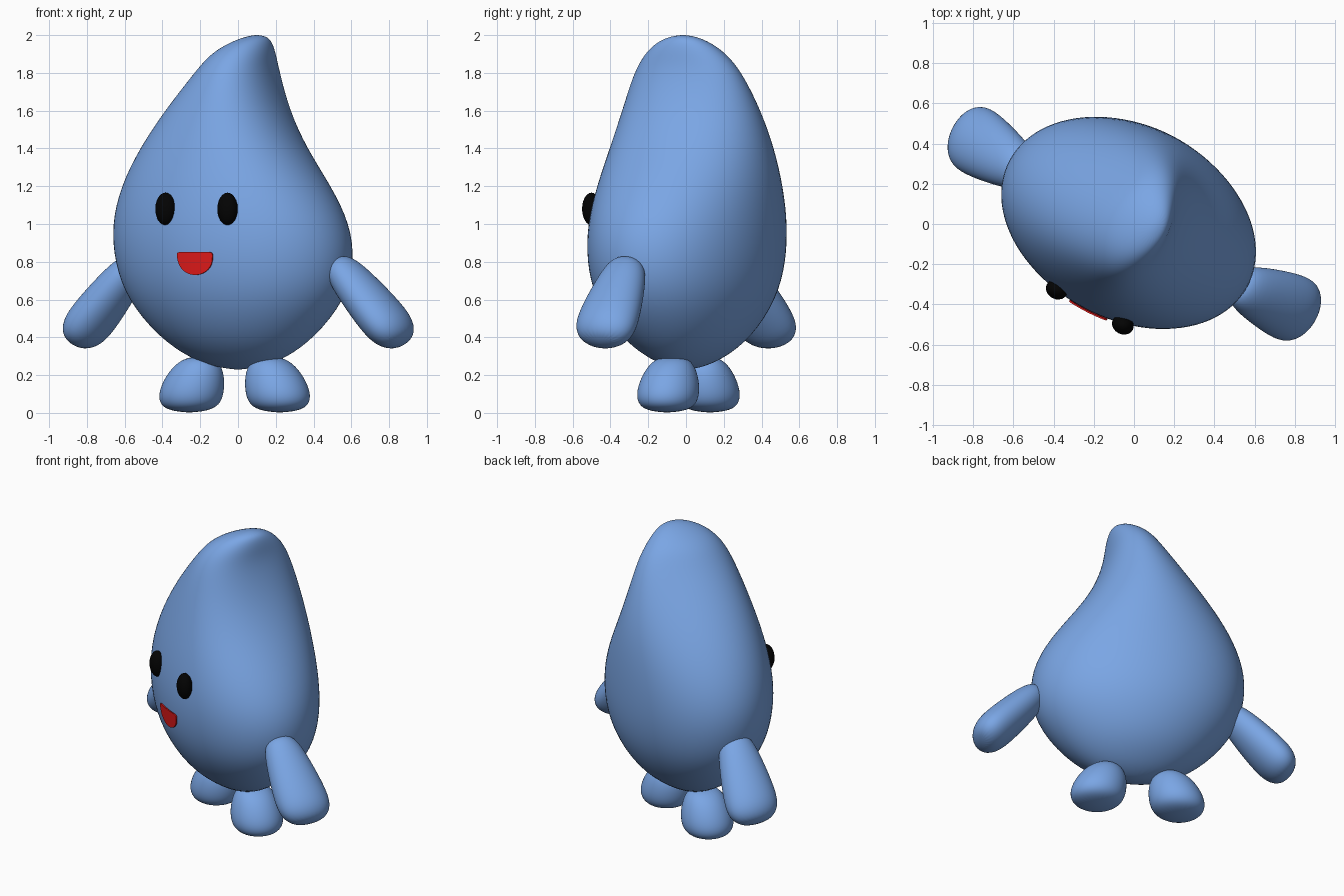
import bpy, bmesh, math
from mathutils import Vector

if "Cube" in bpy.data.objects:
    bpy.data.objects.remove(bpy.data.objects["Cube"], do_unlink=True)

TURN = math.radians(-28)   # whole figure is turned about the vertical
RIDGE = math.radians(77)   # where the body swells into a soft back ridge
SEGS = 24


def material(name, rgb):
    m = bpy.data.materials.new(name)
    m.use_nodes = True
    m.diffuse_color = (*rgb, 1)
    m.node_tree.nodes["Principled BSDF"].inputs["Base Color"].default_value = (*rgb, 1)
    return m


BLUE = material("soft blue", (0.195, 0.38, 0.78))
BLACK = material("black", (0.001, 0.001, 0.001))
RED = material("mouth red", (0.88, 0.012, 0.012))


def finish(bm, name, mat, smooth=True, subdiv=0):
    bmesh.ops.recalc_face_normals(bm, faces=bm.faces)
    mesh = bpy.data.meshes.new(name)
    bm.to_mesh(mesh)
    bm.free()
    mesh.materials.append(mat)
    for p in mesh.polygons:
        p.use_smooth = smooth
    ob = bpy.data.objects.new(name, mesh)
    bpy.context.collection.objects.link(ob)
    ob.rotation_euler.z = TURN
    if subdiv:
        mod = ob.modifiers.new("smooth", "SUBSURF")
        mod.levels = mod.render_levels = subdiv


def loft(name, start, rings, end, side=Vector((1, 0, 0))):
    """Closed skin over oval rings (centre, half size along side, half depth, ridge swell)."""
    bm = bmesh.new()
    grow = 6 / (4 + 2 * math.cos(2 * math.pi / SEGS))   # offsets subdivision shrink
    loops = []
    for centre, a, b, swell in rings:
        loop = []
        for i in range(SEGS):
            t = 2 * math.pi * i / SEGS
            extra = swell * (math.cos(t - RIDGE) + math.cos(3 * (t - RIDGE)))
            offset = side * ((a + extra) * math.cos(t)) + Vector((0, (b + extra) * math.sin(t), 0))
            loop.append(bm.verts.new(centre + offset * grow))
        loops.append(loop)
    first, last = bm.verts.new(start), bm.verts.new(end)
    for i in range(SEGS):
        j = (i + 1) % SEGS
        for lo, hi in zip(loops, loops[1:]):
            bm.faces.new((lo[i], lo[j], hi[j], hi[i]))
        bm.faces.new((first, loops[0][j], loops[0][i]))
        bm.faces.new((last, loops[-1][i], loops[-1][j]))
    finish(bm, name, BLUE, subdiv=2)


# Drop-shaped body with leaning tip: height, sideways and depth shift, half width, half depth, swell
BODY = [(0.248, 0, 0, 0.15, 0.09, 0), (0.292, 0, 0, 0.275, 0.18, 0),
        (0.4, -0.005, -0.002, 0.437, 0.318, 0), (0.6, -0.007, -0.005, 0.613, 0.436, 0),
        (0.8, -0.017, -0.007, 0.674, 0.479, 0), (1.0, -0.036, -0.01, 0.667, 0.484, 0.003),
        (1.2, -0.063, -0.01, 0.58, 0.466, 0.01), (1.4, -0.08, -0.01, 0.446, 0.43, 0.018),
        (1.6, -0.062, -0.01, 0.312, 0.376, 0.02), (1.8, -0.01, -0.005, 0.194, 0.305, 0.014),
        (1.9, 0.024, 0.006, 0.153, 0.232, 0.006), (1.96, 0.066, 0.02, 0.1, 0.155, 0),
        (1.99, 0.092, 0.03, 0.055, 0.082, 0)]
loft("body", Vector((0, 0, 0.225)),
     [(Vector((u, v, z)), a, b, swell) for z, u, v, a, b, swell in BODY],
     Vector((0.098, 0.032, 2.003)))

# Paddle arm: fraction along arm, half thickness, half width
ARM = [(0.02, 0.058, 0.075), (0.12, 0.092, 0.117), (0.38, 0.11, 0.148), (0.68, 0.12, 0.173),
       (0.86, 0.112, 0.168), (0.97, 0.07, 0.11)]
# Foot: height, outward position, half width, half depth
FOOT = [(0.012, 0.265, 0.1, 0.1), (0.04, 0.262, 0.158, 0.148), (0.1, 0.255, 0.176, 0.166),
        (0.18, 0.235, 0.162, 0.152), (0.25, 0.215, 0.128, 0.122), (0.29, 0.205, 0.075, 0.08)]

for label, s in (("left", 1), ("right", -1)):
    shoulder, tip = Vector((s * 0.592, -0.025, 0.806)), Vector((s * 0.988, 0.006, 0.368))
    axis = (tip - shoulder).normalized()
    loft(label + "_arm", shoulder,
         [(shoulder.lerp(tip, f), a, b, 0) for f, a, b in ARM], tip,
         side=Vector((-axis.z, 0, axis.x)))

    # The feet stand a little staggered
    ankle = Vector((-0.022, 0.003 + s * 0.012, 0))
    loft(label + "_foot", ankle + Vector((s * 0.265, 0, 0)),
         [(ankle + Vector((s * u, 0, z)), a, b, 0) for z, u, a, b in FOOT],
         ankle + Vector((s * 0.2, 0, 0.3)))

    # Oval eye
    bm = bmesh.new()
    bmesh.ops.create_uvsphere(bm, u_segments=20, v_segments=12, radius=1)
    for v in bm.verts:
        v.co = Vector((s * 0.186 + v.co.x * 0.056, -0.468 + v.co.y * 0.048, 1.08 + v.co.z * 0.086))
    finish(bm, label + "_eye", BLACK)


# Open smiling mouth: thin half-round plate wrapped on the belly
def on_belly(x, z):
    return Vector((x, -0.01 - 0.479 * math.sqrt(1 - ((x + 0.017) / 0.672) ** 2)
                   + 0.1 * (0.85 - z), z))


bm = bmesh.new()
COLUMNS = 16
pairs = []
for i in range(COLUMNS + 1):
    c = -math.cos(math.pi * i / COLUMNS)
    drop = max(0, 1 - c * c) ** 0.45
    x = 0.105 * c
    pairs.append([bm.verts.new(on_belly(x, z))
                  for z in (0.84 + 0.011 * min(1, 2 * drop), 0.832 - 0.102 * drop)])
for (t0, b0), (t1, b1) in zip(pairs, pairs[1:]):
    bm.faces.new((t0, b0, b1, t1))
extruded = bmesh.ops.extrude_face_region(bm, geom=bm.faces[:])["geom"]
bmesh.ops.translate(bm, vec=(0, -0.008, 0),
                    verts=[g for g in extruded if isinstance(g, bmesh.types.BMVert)])
finish(bm, "mouth", RED, smooth=False)
